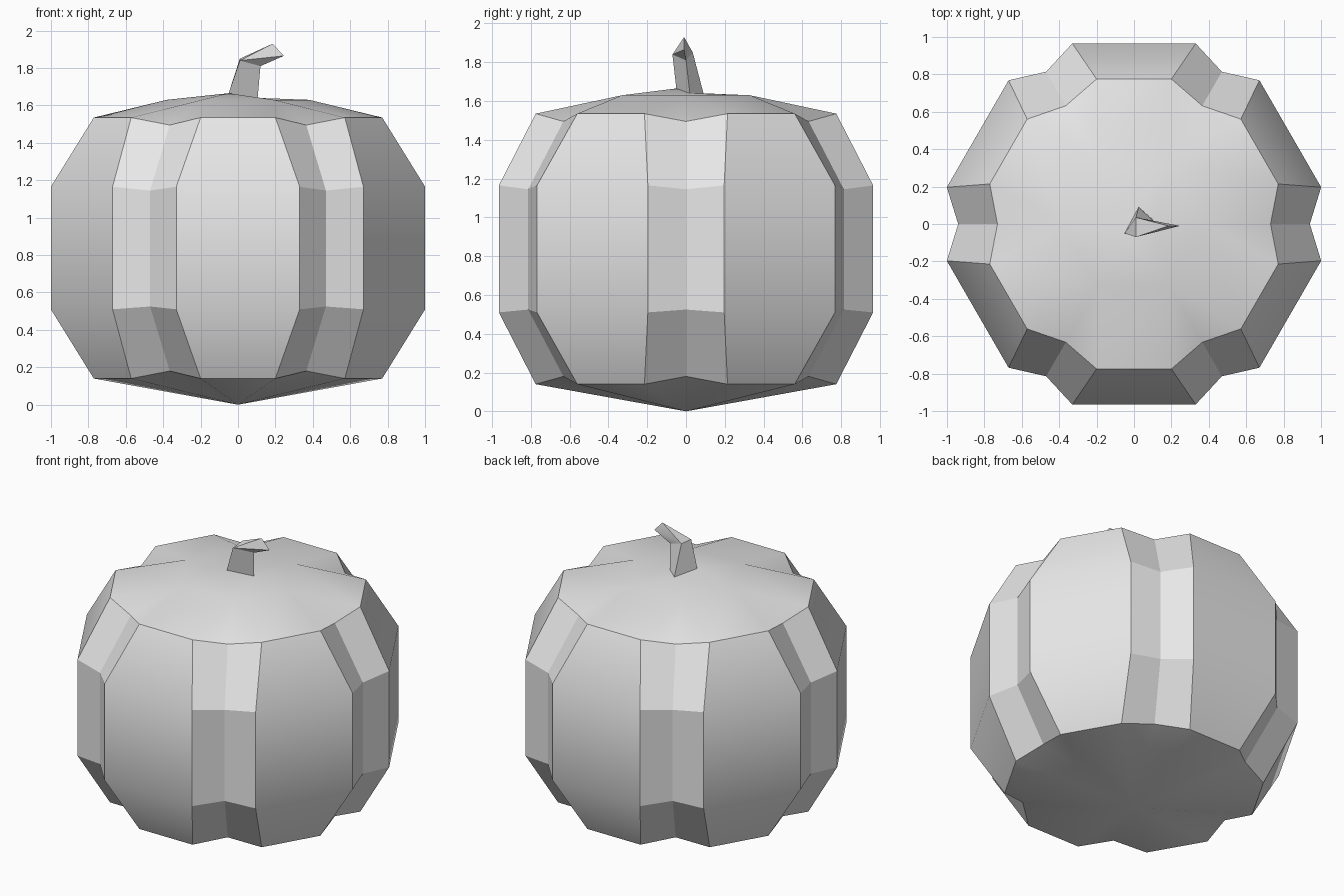
import bpy, bmesh, math
from mathutils import Vector, Matrix

cube = bpy.data.objects.get("Cube")
if cube:
    bpy.data.objects.remove(cube, do_unlink=True)

# One plain grey for the whole model
grey = bpy.data.materials.new("plain grey")
grey.use_nodes = True
colour = (0.8, 0.8, 0.8, 1)
grey.diffuse_color = colour
grey.node_tree.nodes["Principled BSDF"].inputs["Base Color"].default_value = colour

LOBES = 6
bm = bmesh.new()


def ring(apothem, half_width, z, groove_radius, groove_z):
    """Six flat lobes with one groove point between neighbours."""
    points = []
    for k in range(LOBES):
        turn = Matrix.Rotation(math.tau * k / LOBES, 3, 'Z')
        lobe = turn @ Matrix.Rotation(math.tau / LOBES / 2, 3, 'Z')
        points += [turn @ Vector((groove_radius, 0, groove_z)),
                   lobe @ Vector((apothem, -half_width, z)),
                   lobe @ Vector((apothem, half_width, z))]
    return [bm.verts.new(p) for p in points]


def bridge(low, high):
    n = len(low)
    for i in range(n):
        j = (i + 1) % n
        bm.faces.new((low[i], low[j], high[j], high[i]))


# Ribbed body
rings = [ring(0.775, 0.2, 0.14, 0.73, 0.18),
         ring(0.965, 0.33, 0.51, 0.94, 0.525),
         ring(0.965, 0.33, 1.165, 0.94, 1.145),
         ring(0.775, 0.2, 1.535, 0.73, 1.495)]
for low, high in zip(rings, rings[1:]):
    bridge(low, high)

# Pointed underside
bottom = bm.verts.new((0, 0, 0))
base = rings[0]
for i in range(len(base)):
    bm.faces.new((base[i], bottom, base[(i + 1) % len(base)]))

# Crown: each groove closes onto one corner of a hexagon
crown = []
for k in range(LOBES):
    a = math.tau * k / LOBES
    crown.append(bm.verts.new((0.38 * math.cos(a), 0.38 * math.sin(a), 1.63)))
top = rings[-1]
for k in range(LOBES):
    groove, start, end = top[3 * k:3 * k + 3]
    before = top[3 * k - 1]
    bm.faces.new((before, groove, crown[k]))
    bm.faces.new((groove, start, crown[k]))
    bm.faces.new((start, end, crown[(k + 1) % LOBES], crown[k]))

# Three-sided stem growing out of the crown
a, b, c = foot = [bm.verts.new(p) for p in
                  ((-0.05, -0.05, 1.665), (0.025, 0.09, 1.64), (0.105, 0.02, 1.64))]
h = crown
for tri in ((c, h[0], h[1]), (c, h[1], b), (b, h[1], h[2]), (b, h[2], h[3]),
            (b, h[3], a), (a, h[3], h[4]), (a, h[4], h[5]), (a, h[5], c),
            (c, h[5], h[0])):
    bm.faces.new(tri)
bend = [bm.verts.new(p) for p in
        ((0.01, -0.07, 1.84), (0.01, 0.035, 1.85), (0.12, 0, 1.81))]
bridge(foot, bend)

# Bent wedge tip
upper = bm.verts.new((0.185, -0.01, 1.93))
lower = bm.verts.new((0.245, -0.01, 1.865))
m, n, o = bend
for face in ((m, o, lower), (m, lower, upper), (m, upper, n),
             (n, upper, lower), (n, lower, o)):
    bm.faces.new(face)

bmesh.ops.recalc_face_normals(bm, faces=bm.faces)
mesh = bpy.data.meshes.new("pumpkin")
bm.to_mesh(mesh)
bm.free()
mesh.materials.append(grey)
pumpkin = bpy.data.objects.new("pumpkin", mesh)
bpy.context.collection.objects.link(pumpkin)

# Smooth the gentle bends, keep the ribs sharp
bpy.ops.object.select_all(action='DESELECT')
pumpkin.select_set(True)
bpy.context.view_layer.objects.active = pumpkin
bpy.ops.object.shade_smooth_by_angle(angle=math.radians(30))
